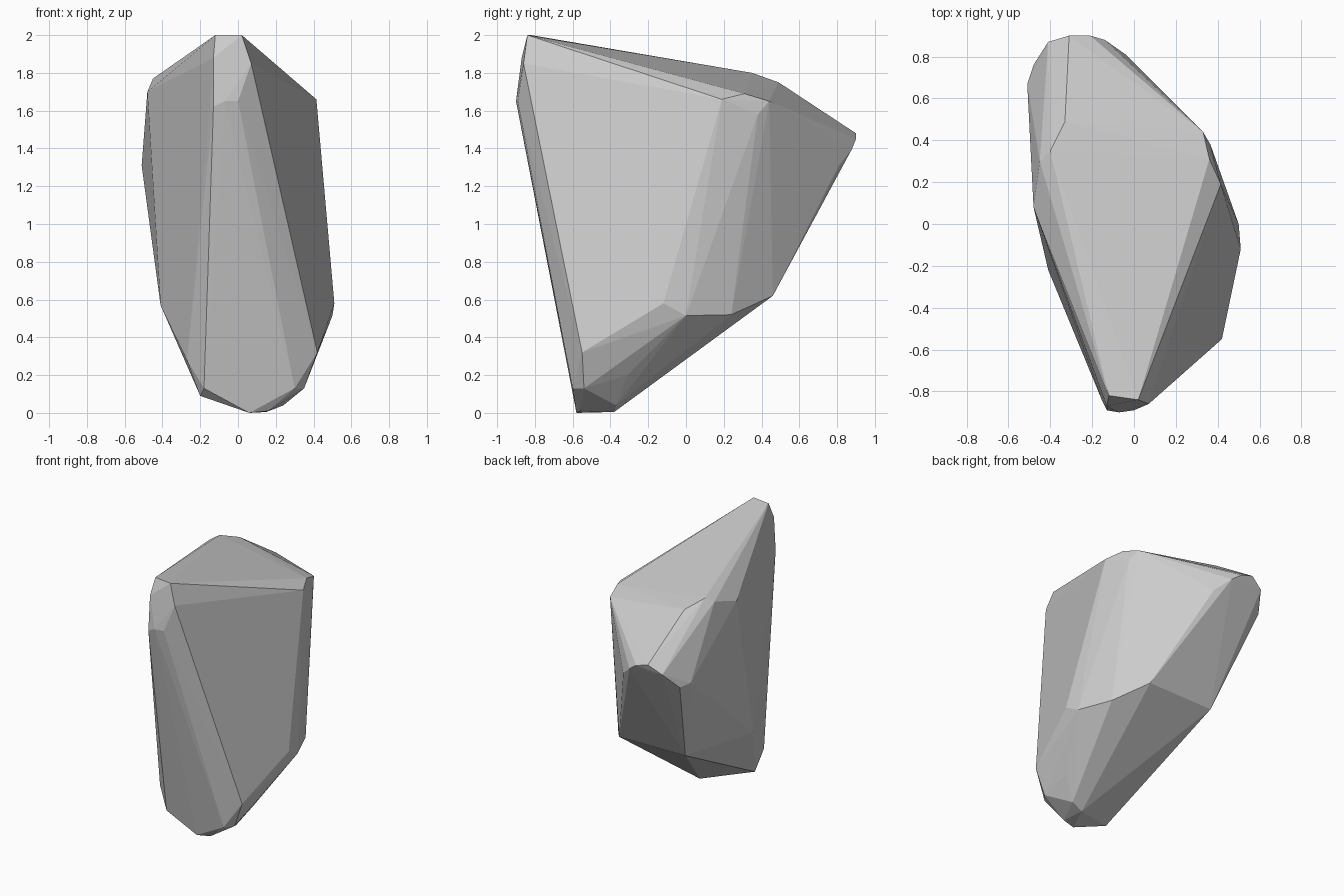
import bpy, bmesh

# Corner points of the faceted stone, grouped by region
top_slope = [(-.12, -.82, 2.0), (.02, -.84, 2.0), (.36, .31, 1.69), (.33, .44, 1.65),
             (.415, .19, 1.66), (-.40, .35, 1.80), (-.45, .30, 1.77), (-.33, .49, 1.75),
             (-.48, .08, 1.70)]
front_ridge = [(.07, -.86, 1.85), (0, -.89, 1.65), (-.07, -.90, 1.65),
               (-.13, -.89, 1.62), (-.15, -.85, 1.60), (-.13, -.87, 1.88)]
back_face = [(.24, .46, .62), (-.31, .45, .62), (-.51, .67, 1.31), (-.48, .76, 1.30),
             (-.41, .87, 1.42), (-.31, .90, 1.48), (-.21, .90, 1.45), (-.14, .88, 1.40),
             (-.04, .81, 1.31), (.365, .38, 1.58)]
side_corners = [(.51, -.12, .58), (.50, 0, .515), (.40, .24, .52), (.42, -.55, .32),
                (-.41, -.22, .57)]
foot = [(.35, -.54, .13), (.35, -.31, .20), (.24, -.37, .04), (.15, -.38, .005),
        (.06, -.58, 0), (.16, -.56, .01), (.30, -.60, .13), (-.18, -.60, .13),
        (-.20, -.54, .09), (-.27, -.55, .28)]

# Wrap the points in a convex shell
bm = bmesh.new()
for p in top_slope + front_ridge + back_face + side_corners + foot:
    bm.verts.new(p)
hull = bmesh.ops.convex_hull(bm, input=bm.verts)
loose = [v for v in bm.verts if not v.link_faces]
bmesh.ops.delete(bm, geom=loose, context='VERTS')
bmesh.ops.dissolve_limit(bm, angle_limit=.02, verts=bm.verts, edges=bm.edges)
bmesh.ops.recalc_face_normals(bm, faces=bm.faces)

mesh = bpy.data.meshes.new("rock")
bm.to_mesh(mesh)
bm.free()
rock = bpy.data.objects.new("rock", mesh)
bpy.context.collection.objects.link(rock)
